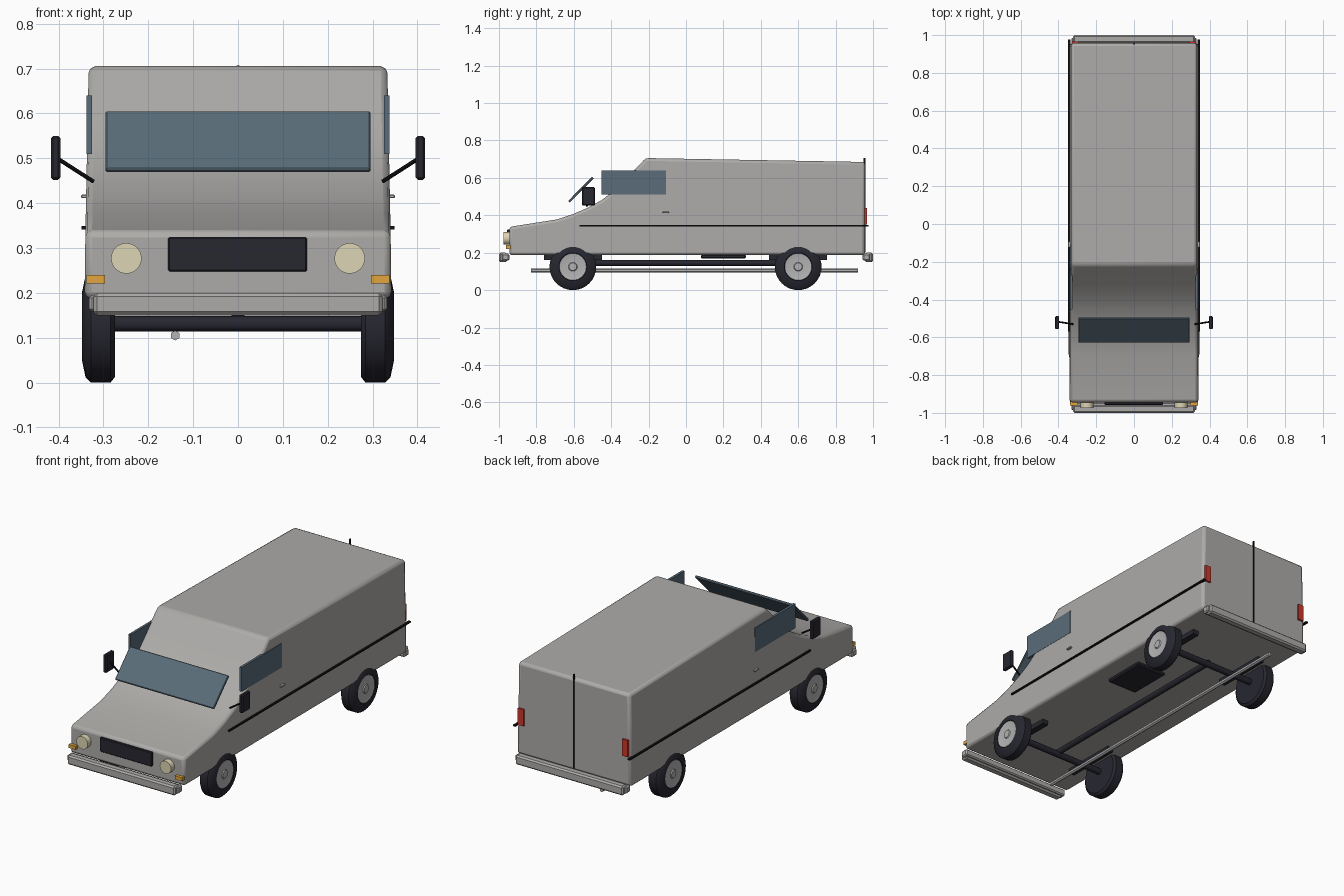
import bpy, bmesh, math
from mathutils import Vector

if "Cube" in bpy.data.objects:
    bpy.data.objects.remove(bpy.data.objects["Cube"])


def material(name, r, g, b):
    m = bpy.data.materials.new(name)
    m.diffuse_color = (r, g, b, 1)
    m.use_nodes = True
    m.node_tree.nodes["Principled BSDF"].inputs["Base Color"].default_value = m.diffuse_color
    return m


GREY = material("body grey", 0.42, 0.41, 0.395)
METAL = material("light metal", 0.45, 0.45, 0.45)
DARK = material("dark rubber", 0.02, 0.02, 0.03)
BLACK = material("black trim", 0.006, 0.006, 0.008)
GLASS = material("blue glass", 0.10, 0.15, 0.19)
CREAM = material("lamp cream", 0.72, 0.66, 0.46)
AMBER = material("amber", 0.75, 0.38, 0.05)
RED = material("tail red", 0.6, 0.04, 0.025)


def add(name, bm, mat, bevel=0, segments=1, smooth=False):
    bmesh.ops.recalc_face_normals(bm, faces=bm.faces)
    mesh = bpy.data.meshes.new(name)
    bm.to_mesh(mesh)
    bm.free()
    mesh.materials.append(mat)
    ob = bpy.data.objects.new(name, mesh)
    bpy.context.collection.objects.link(ob)
    if bevel:
        mod = ob.modifiers.new("bevel", "BEVEL")
        mod.width, mod.segments = bevel, segments
        mod.limit_method, mod.angle_limit = "ANGLE", math.radians(40)
    if smooth:
        bpy.context.view_layer.objects.active = ob
        ob.select_set(True)
        bpy.ops.object.shade_smooth_by_angle(angle=math.radians(35))
        ob.select_set(False)
    return ob


def box(name, x, y, z, mat, bevel=0, segments=1):
    """Box from (min, max) ranges."""
    bm = bmesh.new()
    bmesh.ops.create_cube(bm, size=1)
    for v in bm.verts:
        v.co = [r[0] if c < 0 else r[1] for r, c in zip((x, y, z), v.co)]
    return add(name, bm, mat, bevel, segments)


def rod(name, a, b, radius, mat, sides=12):
    a, b = Vector(a), Vector(b)
    bm = bmesh.new()
    bmesh.ops.create_cone(bm, cap_ends=True, segments=sides, radius1=radius,
                          radius2=radius, depth=(b - a).length)
    rot = (b - a).to_track_quat("Z", "Y")
    for v in bm.verts:
        v.co = rot @ v.co + (a + b) / 2
    return add(name, bm, mat, smooth=sides > 8)


def lathe(name, profile, centre, side, mat, steps=32):
    """Spin (x offset, radius) points around the x axis."""
    bm = bmesh.new()
    rings = []
    for px, r in profile:
        rings.append([bm.verts.new((side * (centre[0] + px),
                                    centre[1] + r * math.cos(t * math.tau / steps),
                                    centre[2] + r * math.sin(t * math.tau / steps)))
                      for t in range(steps)])
    for a, b in zip(rings, rings[1:]):
        for i in range(steps):
            j = (i + 1) % steps
            bm.faces.new((a[i], a[j], b[j], b[i]))
    bm.faces.new(rings[0])
    bm.faces.new(rings[-1])
    return add(name, bm, mat, smooth=True)


# Van body: side profile (y, z) extruded across, leaning in towards the roof
profile = [(-0.945, 0.187), (-0.945, 0.338), (-0.69, 0.378), (-0.60, 0.408),
           (-0.52, 0.443), (-0.45, 0.482), (-0.38, 0.535), (-0.32, 0.595),
           (-0.27, 0.648), (-0.215, 0.706), (0.957, 0.685), (0.957, 0.187)]
bm = bmesh.new()
left, right = [[bm.verts.new((s * (0.342 - 0.02 * max(0, z - 0.25)), y, z))
                for y, z in profile] for s in (-1, 1)]
bm.faces.new(left)
bm.faces.new(right)
for i in range(len(profile)):
    j = (i + 1) % len(profile)
    bm.faces.new((left[i], left[j], right[j], right[i]))
add("body", bm, GREY, 0.015, 2, smooth=True)

# Windscreen: thin tilted slab
bm = bmesh.new()
bmesh.ops.create_cube(bm, size=1)
d, n = Vector((0, 0.128, 0.13)), Vector((0, -0.009, 0.009))
for v in bm.verts:
    v.co = Vector((v.co.x * 0.59, -0.562, 0.537)) + d * v.co.y + n * v.co.z
add("windscreen", bm, GLASS, 0.003)

# Bumpers
for name, s in (("front", -1), ("rear", 1)):
    box(name + "_bumper", (-0.322, 0.322), sorted((s * 0.957, s)), (0.15, 0.2), GREY, 0.008)
    box(name + "_bumper_ends", (-0.332, 0.332), sorted((s * 0.945, s * 0.985)),
        (0.158, 0.195), GREY, 0.006)

# Front grille and rear door seam
box("grille", (-0.156, 0.154), (-0.957, -0.94), (0.248, 0.324), DARK, 0.003)
box("rear_door_seam", (-0.003, 0.003), (0.95, 0.961), (0.2, 0.707), BLACK)

# Underside: shaft, fuel tank and exhaust
rod("drive_shaft", (0, -0.605, 0.145), (0, 0.6, 0.145), 0.016, DARK)
box("fuel_tank", (0.06, 0.24), (0.08, 0.32), (0.168, 0.19), DARK, 0.006)
rod("exhaust_pipe", (-0.14, -0.83, 0.105), (-0.14, 0.92, 0.105), 0.011, METAL, 6)

# Axles
for name, y in (("front", -0.605), ("rear", 0.6)):
    rod(name + "_axle", (-0.29, y, 0.131), (0.29, y, 0.131), 0.017, DARK)

for label, s in (("left", -1), ("right", 1)):
    def span(a, b):
        return sorted((s * a, s * b))

    # Wheels with hub discs and springs
    for name, y in (("front", -0.605), ("rear", 0.6)):
        c = (0.31, y, 0.125)
        lathe(f"{label}_{name}_tyre", [(-0.036, 0.07), (-0.036, 0.112), (-0.026, 0.125),
              (0.018, 0.125), (0.030, 0.113), (0.038, 0.075), (0.032, 0.071)], c, s, DARK)
        lathe(f"{label}_{name}_hub", [(0.02, 0.072), (0.036, 0.072), (0.033, 0.06),
              (0.033, 0.024), (0.038, 0.02)], c, s, METAL)
        box(f"{label}_{name}_spring", span(0.2, 0.235), (y - 0.155, y + 0.155),
            (0.162, 0.188), DARK)

    # Side window, trim strip and door handle
    box(label + "_window", span(0.325, 0.338), (-0.452, -0.108), (0.51, 0.64), GLASS)
    box(label + "_trim_strip", span(0.335, 0.349), (-0.57, 0.977), (0.341, 0.349), BLACK)
    box(label + "_door_handle", span(0.335, 0.35), (-0.125, -0.092), (0.411, 0.419), METAL, 0.002)

    # Mirror and arm
    box(label + "_mirror", span(0.396, 0.417), (-0.557, -0.487), (0.452, 0.55), DARK, 0.005)
    rod(label + "_mirror_arm", (s * 0.322, -0.53, 0.448), (s * 0.4, -0.518, 0.498), 0.0045, BLACK, 8)

    # Lamps
    rod(label + "_headlamp", (s * 0.249, -0.975, 0.277), (s * 0.249, -0.93, 0.277), 0.034, CREAM, 32)
    box(label + "_indicator", span(0.297, 0.338), (-0.962, -0.925), (0.221, 0.24), AMBER)
    box(label + "_tail_lamp", span(0.295, 0.328), (0.94, 0.967), (0.35, 0.44), RED)
